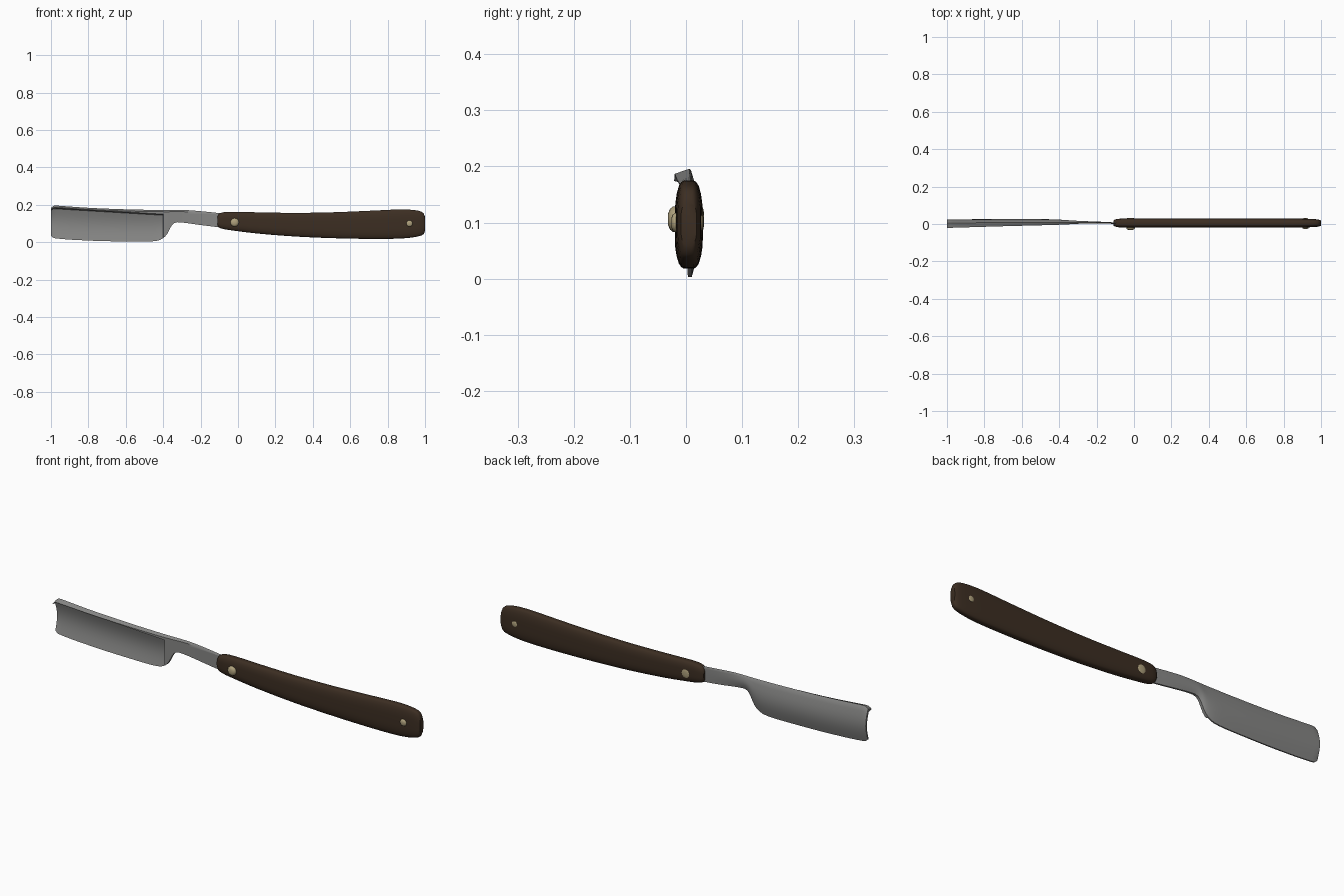
import bpy, bmesh, math

if "Cube" in bpy.data.objects:
    bpy.data.objects.remove(bpy.data.objects["Cube"])


def material(name, color):
    m = bpy.data.materials.new(name)
    m.use_nodes = True
    m.diffuse_color = (*color, 1)
    bsdf = m.node_tree.nodes["Principled BSDF"]
    bsdf.inputs["Base Color"].default_value = (*color, 1)
    bsdf.inputs["Roughness"].default_value = 0.5
    return m


steel = material("steel grey", (0.24, 0.24, 0.235))
wood = material("dark brown wood", (0.045, 0.027, 0.016))
brass = material("pale brass", (0.42, 0.35, 0.20))


def curve(points):
    """Smooth function through a few (x, value) points."""
    def slope(i):
        a, b = points[max(i - 1, 0)], points[min(i + 1, len(points) - 1)]
        return (b[1] - a[1]) / (b[0] - a[0])

    def f(x):
        x = min(max(x, points[0][0]), points[-1][0])
        i = 0
        while i < len(points) - 2 and x > points[i + 1][0]:
            i += 1
        (x0, v0), (x1, v1) = points[i], points[i + 1]
        h = x1 - x0
        t = (x - x0) / h
        return (v0 * (1 + 2 * t) * (1 - t) ** 2 + slope(i) * h * t * (1 - t) ** 2
                + v1 * t * t * (3 - 2 * t) + slope(i + 1) * h * t * t * (t - 1))
    return f


def loft(name, rings, mat, angle):
    """Skin a row of closed rings and cap both ends."""
    bm = bmesh.new()
    loops = [[bm.verts.new(p) for p in ring] for ring in rings]
    n = len(loops[0])
    for a, b in zip(loops, loops[1:]):
        for i in range(n):
            j = (i + 1) % n
            bm.faces.new((a[i], a[j], b[j], b[i]))
    bm.faces.new(loops[0])
    bm.faces.new(loops[-1])
    return finish(name, bm, mat, angle)


def finish(name, bm, mat, angle):
    bmesh.ops.recalc_face_normals(bm, faces=bm.faces[:])
    mesh = bpy.data.meshes.new(name)
    bm.to_mesh(mesh)
    bm.free()
    ob = bpy.data.objects.new(name, mesh)
    bpy.context.collection.objects.link(ob)
    mesh.materials.append(mat)
    bpy.ops.object.select_all(action="DESELECT")
    ob.select_set(True)
    bpy.context.view_layer.objects.active = ob
    bpy.ops.object.shade_smooth_by_angle(angle=math.radians(angle))
    return ob


# Blade and tang: outline, then bowed section with a recessed front
blade_top = curve([(-1, .183), (-.985, .195), (-.96, .195), (-.8, .184), (-.6, .176),
                   (-.4, .172), (-.28, .172), (-.2, .166), (-.1, .156), (-.03, .15)])
blade_low = curve([(-1, .035), (-.985, .022), (-.8, .009), (-.6, .004), (-.45, .005),
                   (-.41, .016), (-.38, .042), (-.36, .08), (-.345, .1), (-.32, .107),
                   (-.2, .092), (-.1, .08), (-.03, .075)])
lip_front = curve([(-1, -.021), (-.7, -.012), (-.4, -.004), (-.25, .003), (-.1, .001), (-.03, .001)])
back_bulge = curve([(-1, .017), (-.45, .015), (-.3, .006), (-.2, .002), (-.03, 0)])
back_base = curve([(-1, .008), (-.3, .011), (-.2, .011), (-.1, .008), (-.03, .007)])


def blade_ring(x):
    lo, hi = blade_low(x), blade_top(x)
    recessed = x < -.4
    lip = lip_front(x)
    split = min(.144 + max(0, -.4 - x) * .06, hi - .014)
    split = max(split, lo + .02)
    base, bulge = back_base(x), back_bulge(x)

    def back(z):
        u = (z - lo) / (hi - lo)
        return base + bulge * math.sin(math.pi * min(max(u, 0), 1))

    ring = []
    steps = 8
    for i in range(steps + 1):
        t = i / steps
        z = lo + (split - lo) * t
        if recessed:
            y = back(z) - .006 - .006 * t
        else:
            y = min(lip, back(z) - .006)
        ring.append((x, y, z))
    ring.append((x, lip, split + .006))
    ring.append((x, lip, hi - .009))
    ring.append((x, base - .002, hi))
    for i in range(steps + 1):
        z = hi - .003 - (hi - lo - .003) * i / steps
        ring.append((x, back(z), z))
    return ring


xs = [-1, -.995, -.985, -.97] + [-.94 + .04 * i for i in range(13)]
xs += [-.43, -.415, -.402, -.398, -.39, -.38, -.37, -.36, -.35, -.34, -.325]
xs += [-.3 + .03 * i for i in range(10)]
loft("blade", [blade_ring(x) for x in xs], steel, 35)

# Handle: gently curved slab with rounded edges
handle_top = curve([(-.11, .135), (-.103, .15), (-.08, .16), (-.03, .163), (.1, .16), (.3, .157),
                    (.5, .16), (.7, .168), (.85, .175), (.92, .174), (.97, .167),
                    (.992, .155), (1, .135)])
handle_low = curve([(-.11, .095), (-.103, .08), (-.08, .071), (-.03, .063), (.1, .047), (.3, .031),
                    (.5, .022), (.7, .018), (.85, .019), (.92, .024), (.97, .033),
                    (.992, .043), (1, .06)])
handle_half = curve([(-.11, .014), (-.1, .019), (-.08, .023), (0, .0245), (.85, .0245),
                     (.95, .022), (.985, .019), (1, .014)])
# Fractions of half thickness and half height for one quarter of the section
QUARTER = [(1, .3), (.97, .5), (.88, .7), (.72, .88), (.55, .96), (.35, 1)]


def handle_ring(x):
    lo, hi, half = handle_low(x), handle_top(x), handle_half(x)
    mid, tall = (lo + hi) / 2, (hi - lo) / 2
    flip = QUARTER[::-1]
    section = (QUARTER + [(-a, b) for a, b in flip]
               + [(-a, -b) for a, b in QUARTER] + [(a, -b) for a, b in flip])
    return [(x, .005 + a * half, mid + b * tall) for a, b in section]


xs = [-.11, -.107, -.103, -.095, -.08, -.06, -.03] + [.05 * i for i in range(18)]
xs += [.88, .91, .935, .955, .97, .982, .992, .997, 1]
loft("handle", [handle_ring(x) for x in xs], wood, 40)


# Rivets: low domes on both sides of the handle
def rivet(name, x, z, radius, side, surface, height):
    bm = bmesh.new()
    n = 12
    loops = []
    for r, h in [(1, -.5), (1, .25), (.8, .7), (.45, .95)]:
        loops.append([bm.verts.new((x + radius * r * math.cos(math.tau * i / n),
                                    surface + side * height * h,
                                    z + radius * r * math.sin(math.tau * i / n)))
                      for i in range(n)])
    for a, b in zip(loops, loops[1:]):
        for i in range(n):
            bm.faces.new((a[i], a[(i + 1) % n], b[(i + 1) % n], b[i]))
    bm.faces.new(loops[0])
    bm.faces.new(loops[-1])
    finish(name, bm, brass, 50)


rivet("pivot_rivet_front", -.018, .106, .023, -1, -.0195, .013)
rivet("pivot_rivet_back", -.018, .106, .021, 1, .0292, .003)
rivet("end_rivet_front", .917, .1, .017, -1, -.0185, .008)
rivet("end_rivet_back", .917, .1, .014, 1, .0285, .003)
